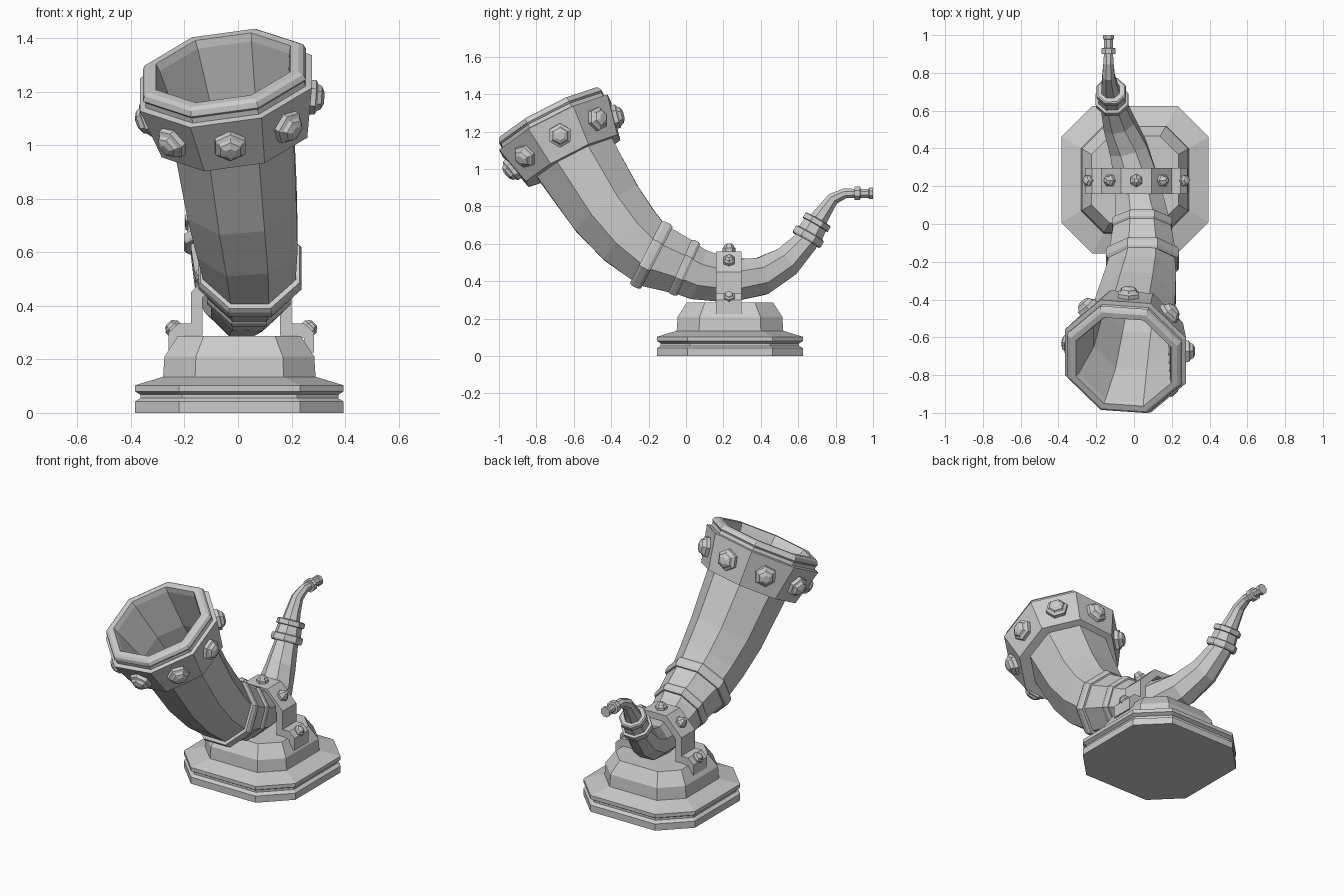
import bpy, bmesh
from math import cos, sin, pi, sqrt
from mathutils import Vector as V

if "Cube" in bpy.data.objects:
    bpy.data.objects.remove(bpy.data.objects["Cube"])


def skin(name, rings, loop=False):
    """Bridge equal-length vertex rings; cap both ends, or close into a loop."""
    bm = bmesh.new()
    vs = [[bm.verts.new(p) for p in r] for r in rings]
    n = len(vs[0])
    for a, b in zip(vs, vs[1:] + (vs[:1] if loop else [])):
        for i in range(n):
            j = (i + 1) % n
            bm.faces.new((a[i], a[j], b[j], b[i]))
    if not loop:
        bm.faces.new(vs[0])
        bm.faces.new(vs[-1])
    bmesh.ops.recalc_face_normals(bm, faces=bm.faces)
    me = bpy.data.meshes.new(name)
    bm.to_mesh(me)
    bm.free()
    ob = bpy.data.objects.new(name, me)
    bpy.context.collection.objects.link(ob)
    return ob


def frame(t):
    ref = V((1, 0, 0)) if abs(t.x) < 0.7 else V((0, 1, 0))
    u = (ref - t * ref.dot(t)).normalized()
    return u, t.cross(u)


def ngon(c, t, r, n=8):
    """Polygon ring whose flats sit at distance r from the centre."""
    u, w = frame(t)
    R = r / cos(pi / n)
    return [c + (u * cos(a) + w * sin(a)) * R
            for a in ((i + 0.5) * 2 * pi / n for i in range(n))]


def turned(name, c, t, prof, n=8, loop=False):
    c, t = V(c), V(t).normalized()
    return skin(name, [ngon(c + t * s, t, r, n) for s, r in prof], loop)


def bolt(name, c, t, r, h):
    turned(name, c, t, [(-0.02, r), (h * .4, r), (h * .55, r * .78),
                        (h * .8, r * .68), (h, r * .35)], 6)


# stepped octagonal base
CX, CY = 0.005, 0.235


def base_ring(h, z):
    k = h * 0.58
    return [V((CX + x, CY + y, z)) for x, y in
            ((h, -k), (h, k), (k, h), (-k, h), (-h, k), (-h, -k), (-k, -h), (k, -h))]


skin("base", [base_ring(h, z) for h, z in
              ((.39, 0), (.39, .042), (.37, .055), (.37, .068), (.39, .08),
               (.39, .103), (.285, .135), (.28, .21), (.23, .287))])

# horn: tip to mouth centre line with flat radius
path = [(-.135, .92, .87, .023), (-.135, .85, .87, .027), (-.135, .785, .84, .033),
        (-.13, .735, .77, .042), (-.122, .695, .71, .052), (-.112, .64, .61, .065),
        (-.08, .533, .50, .083), (-.03, .40, .425, .10), (.013, .23, .402, .115),
        (.035, .06, .438, .137), (.045, -.01, .472, .145), (.045, -.185, .54, .17),
        (.035, -.305, .645, .188), (.015, -.425, .79, .205), (-.015, -.59, 1.05, .225)]
pts = [V(p[:3]) for p in path]
rad = [p[3] for p in path]
bell_c, bell_t = V((-.055, -.73, 1.29)), V((-.15, -.45, .88)).normalized()
tan = [(pts[min(i + 1, len(pts) - 1)] - pts[max(i - 1, 0)]).normalized()
       for i in range(len(pts))]
tan[-1] = bell_t
rings = [ngon(p, t, r) for p, t, r in zip(pts, tan, rad)]
# bell band, lip, then the hollow inside
rings += [ngon(bell_c + bell_t * s, bell_t, r) for s, r in
          ((-.28, .23), (-.28, .275), (-.065, .325), (-.06, .302), (-.04, .300),
           (-.03, .308), (-.01, .300), (0, .285), (0, .255), (-.03, .245))]
rings += [ngon(pts[i], tan[i], rad[i] - .025) for i in (14, 13, 12, 11)]
skin("horn", rings)

# studs round the bell, one per face
u, w = frame(bell_t)
for i in range(8):
    d = u * cos(i * pi / 4) + w * sin(i * pi / 4)
    n = (d - bell_t * 0.23).normalized()
    bolt(f"bell_stud_{i}", bell_c - bell_t * .17 + d * .30, n, .056, .055)

# collars round the middle, with the sleeve between them


def collar(name, c, t, r, hw, inner):
    turned(name, c, t, [(-hw, inner), (-hw, r - .008), (-hw * .5, r), (hw * .5, r),
                        (hw, r - .008), (hw, inner)], loop=True)


collar("rear_collar", (.042, -.01, .472), (0, -.91, .41), .158, .027, .12)
collar("front_collar", (.045, -.185, .54), (0, -.89, .46), .193, .033, .14)
skin("middle_sleeve", [ngon(V((.042, -.01, .472)), V((0, -.91, .41)), .149),
                       ngon(V((.045, -.185, .54)), V((0, -.89, .46)), .178)])

# neck ring and mouthpiece
turned("neck_ring", (-.118, .675, .675), (-.05, .5, .86),
       [(-.065, .06), (-.065, .08), (-.055, .086), (-.025, .086), (-.02, .072),
        (.03, .066), (.033, .077), (.06, .077), (.065, .07), (.065, .05)])
turned("mouthpiece", (-.135, .9, .87), (0, 1, 0),
       [(0, .02), (0, .037), (.03, .037), (.033, .024), (.076, .024),
        (.08, .03), (.1, .03)])

# strap clamping the horn to the base
SX = 0.012
outer = [(.272, .225), (.272, .30), (.235, .335), (.188, .335), (.188, .45), (.08, .56)]
inner = [(.235, .225), (.235, .28), (.20, .29), (.145, .29), (.145, .43), (.06, .52)]


def full(h):
    return h + [(-x, z) for x, z in reversed(h)]


skin("strap", [[V((SX + x, y, z)) for (x, z), y in
                ((o, .16), (o, .297), (i, .297), (i, .16))]
               for o, i in zip(full(outer), full(inner))])
q = sqrt(.5)
bolt("strap_bolt_top", (SX, .23, .56), (0, 0, 1), .03, .042)
for s in (1, -1):
    bolt(f"strap_bolt_side_{s}", (SX + s * .134, .23, .505), (s * q, 0, q), .03, .042)
    bolt(f"strap_bolt_foot_{s}", (SX + s * .252, .23, .315), (s * .7, 0, .7), .028, .03)
